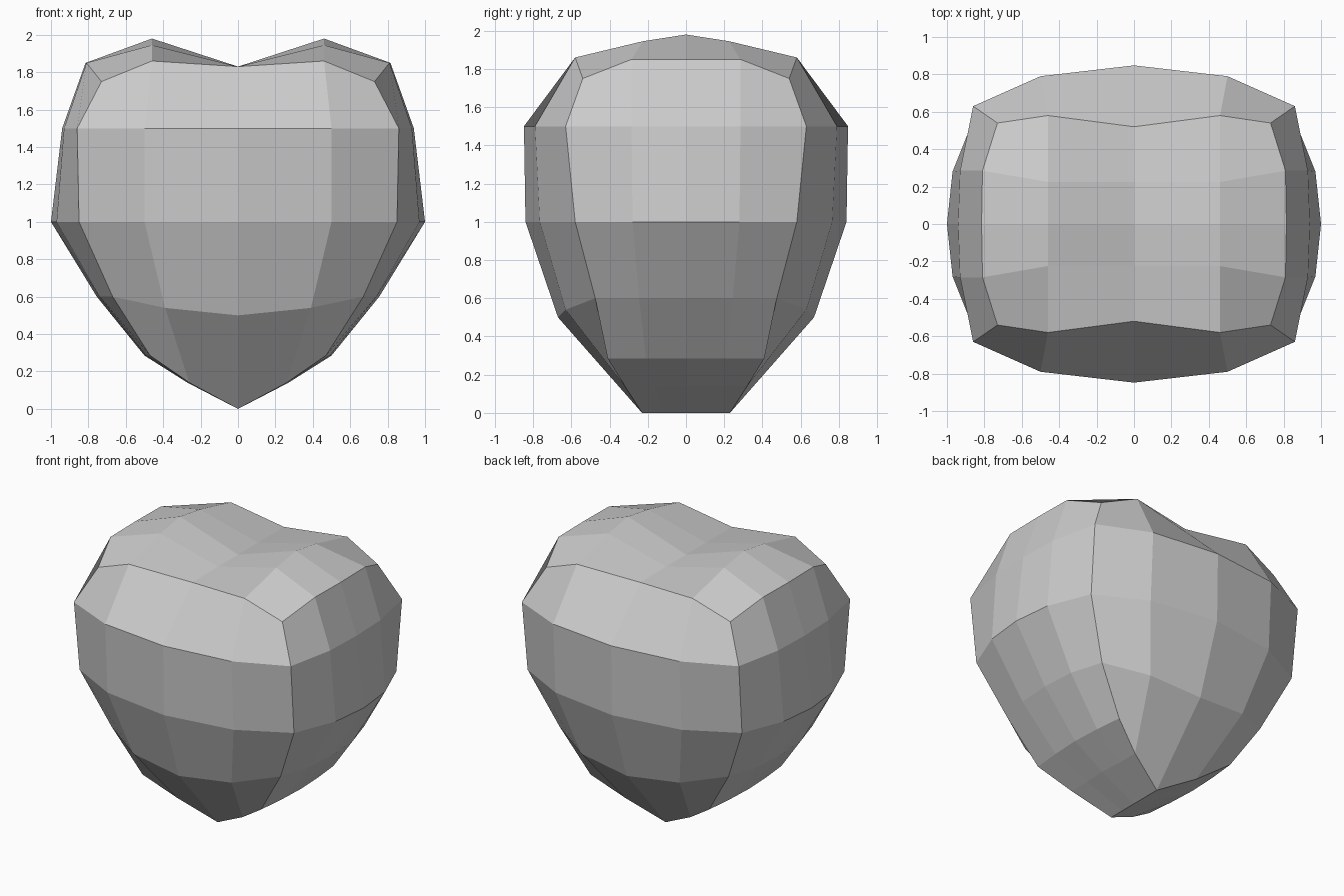
import bpy, bmesh

if "Cube" in bpy.data.objects:
    bpy.data.objects.remove(bpy.data.objects["Cube"])

# Quarter outlines (+x, +y) from bottom to top: front middle, front mid, corner, side mid, side middle
RINGS = [
    [(0, .23, 0), (.26, .32, .14), (.47, .41, .285), (.49, .21, .285), (.5, 0, .285)],
    [(0, .67, .5), (.39, .63, .54), (.67, .475, .6), (.74, .245, .6), (.755, 0, .6)],
    [(0, .84, 1), (.5, .765, 1), (.85, .58, 1), (.97, .28, 1), (1, 0, 1)],
    [(0, .848, 1.5), (.5, .79, 1.5), (.86, .63, 1.5), (.93, .285, 1.5), (.94, 0, 1.5)],
    [(0, .52, 1.83), (.46, .58, 1.86), (.73, .54, 1.75), (.81, .285, 1.85), (.815, 0, 1.85)],
]
# Inner cap points: inner corner, on x = 0, on y = 0, centre
BOTTOM = [(.26, .16, .14), (0, .12, 0), (.27, 0, .14), (0, 0, 0)]
TOP = [(.46, .225, 1.945), (0, .225, 1.83), (.46, 0, 1.98), (0, 0, 1.83)]


def cap(bm, ring, pts):
    """Close a quarter ring with a 2 x 2 grid of quads."""
    inner, on_x, on_y, centre = [bm.verts.new(p) for p in pts]
    for quad in ((ring[0], ring[1], inner, on_x), (ring[1], ring[2], ring[3], inner),
                 (inner, ring[3], ring[4], on_y), (on_x, inner, on_y, centre)):
        bm.faces.new(quad)


# Heart: one quarter as stacked rings with caps, mirrored front to back and side to side
bm = bmesh.new()
rings = [[bm.verts.new(p) for p in r] for r in RINGS]
for low, high in zip(rings, rings[1:]):
    for i in range(4):
        bm.faces.new((low[i], high[i], high[i + 1], low[i + 1]))
cap(bm, rings[0], BOTTOM)
cap(bm, rings[-1], TOP)
for axis in range(2):
    copy = bmesh.ops.duplicate(bm, geom=bm.verts[:] + bm.edges[:] + bm.faces[:])
    for v in copy["geom"]:
        if isinstance(v, bmesh.types.BMVert):
            v.co[axis] *= -1
bmesh.ops.remove_doubles(bm, verts=bm.verts[:], dist=.001)
bmesh.ops.recalc_face_normals(bm, faces=bm.faces[:])
mesh = bpy.data.meshes.new("heart")
bm.to_mesh(mesh)
bm.free()
heart = bpy.data.objects.new("heart", mesh)
bpy.context.collection.objects.link(heart)
